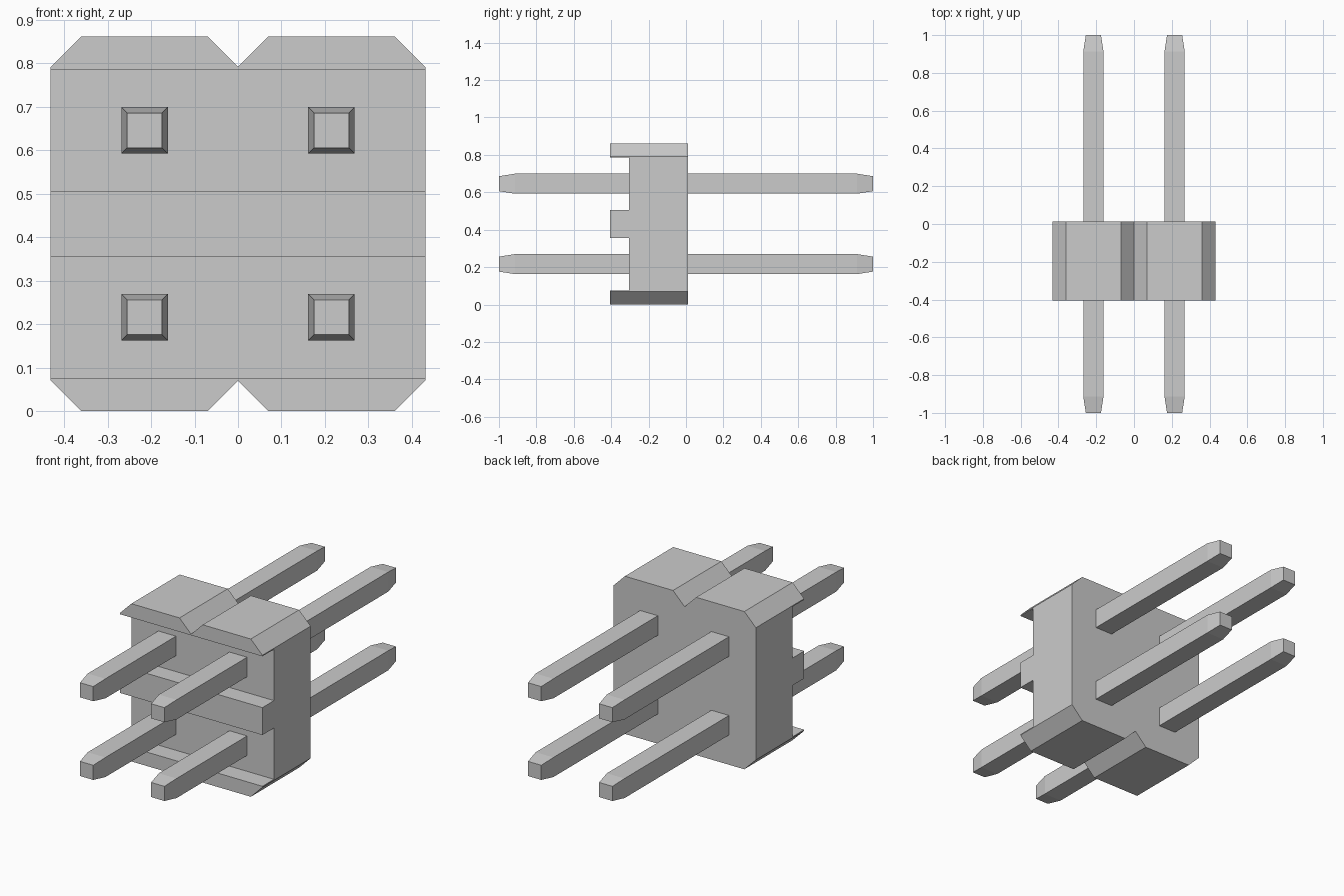
import bpy, bmesh

cube = bpy.data.objects.get("Cube")
if cube:
    bpy.data.objects.remove(cube, do_unlink=True)

HALF = 0.431          # half width and half height of the housing
CHAMFER = 0.07
FRONT, FLOOR, BACK = -0.405, -0.305, 0.012
PITCH = 0.215         # pin offset from the housing centre

grey = bpy.data.materials.new("light grey")
grey.use_nodes = True
COLOUR = (0.6, 0.6, 0.6, 1)
grey.diffuse_color = COLOUR
grey.node_tree.nodes["Principled BSDF"].inputs["Base Color"].default_value = COLOUR


def finish(name, bm):
    bmesh.ops.recalc_face_normals(bm, faces=bm.faces)
    mesh = bpy.data.meshes.new(name)
    bm.to_mesh(mesh)
    bm.free()
    mesh.materials.append(grey)
    obj = bpy.data.objects.new(name, mesh)
    bpy.context.collection.objects.link(obj)
    return obj


def loft(name, sections):
    """Join rings of (x, z) points placed along y, and cap both ends."""
    bm = bmesh.new()
    rings = [[bm.verts.new((x, y, z)) for x, z in pts] for y, pts in sections]
    for a, b in zip(rings, rings[1:]):
        for i in range(len(a)):
            j = (i + 1) % len(a)
            bm.faces.new((a[i], a[j], b[j], b[i]))
    bm.faces.new(rings[0])
    bm.faces.new(rings[-1])
    return finish(name, bm)


def rectangle(x0, x1, z0, z1):
    return [(x0, z0), (x1, z0), (x1, z1), (x0, z1)]


# Housing: two chamfered cells side by side, notched where they meet
quarter = [(0, HALF - CHAMFER), (CHAMFER, HALF),
           (HALF - CHAMFER, HALF), (HALF, HALF - CHAMFER)]
upper = [(-x, z) for x, z in reversed(quarter[1:])] + quarter
lower = [(x, -z) for x, z in reversed(upper)]
outline = [(x, z + HALF) for x, z in upper + lower]
housing = loft("housing", [(FRONT, outline), (BACK, outline)])

# Channels across the front, leaving a middle rib and two lips
for side in (-1, 1):
    z0, z1 = sorted((HALF + side * 0.075, HALF + side * 0.355))
    slot = rectangle(-1, 1, z0, z1)
    cutter = loft("channel_cutter", [(FRONT - 0.2, slot), (FLOOR, slot)])
    cutter.hide_render = True
    cut = housing.modifiers.new("channel", "BOOLEAN")
    cut.operation = "DIFFERENCE"
    cut.solver = "EXACT"
    cut.object = cutter
    bpy.context.view_layer.objects.active = housing
    bpy.ops.object.modifier_apply(modifier=cut.name)
    bpy.data.objects.remove(cutter, do_unlink=True)

# Square pins with tapered tips at both ends
for row, sz in (("lower", -1), ("upper", 1)):
    for side, sx in (("right", -1), ("left", 1)):
        cx, cz = sx * PITCH, HALF + sz * PITCH

        def square(r):
            return rectangle(cx - r, cx + r, cz - r, cz + r)

        loft(f"{row}_{side}_pin", [(-1, square(0.04)), (-0.914, square(0.0535)),
                                   (0.914, square(0.0535)), (1, square(0.04))])
